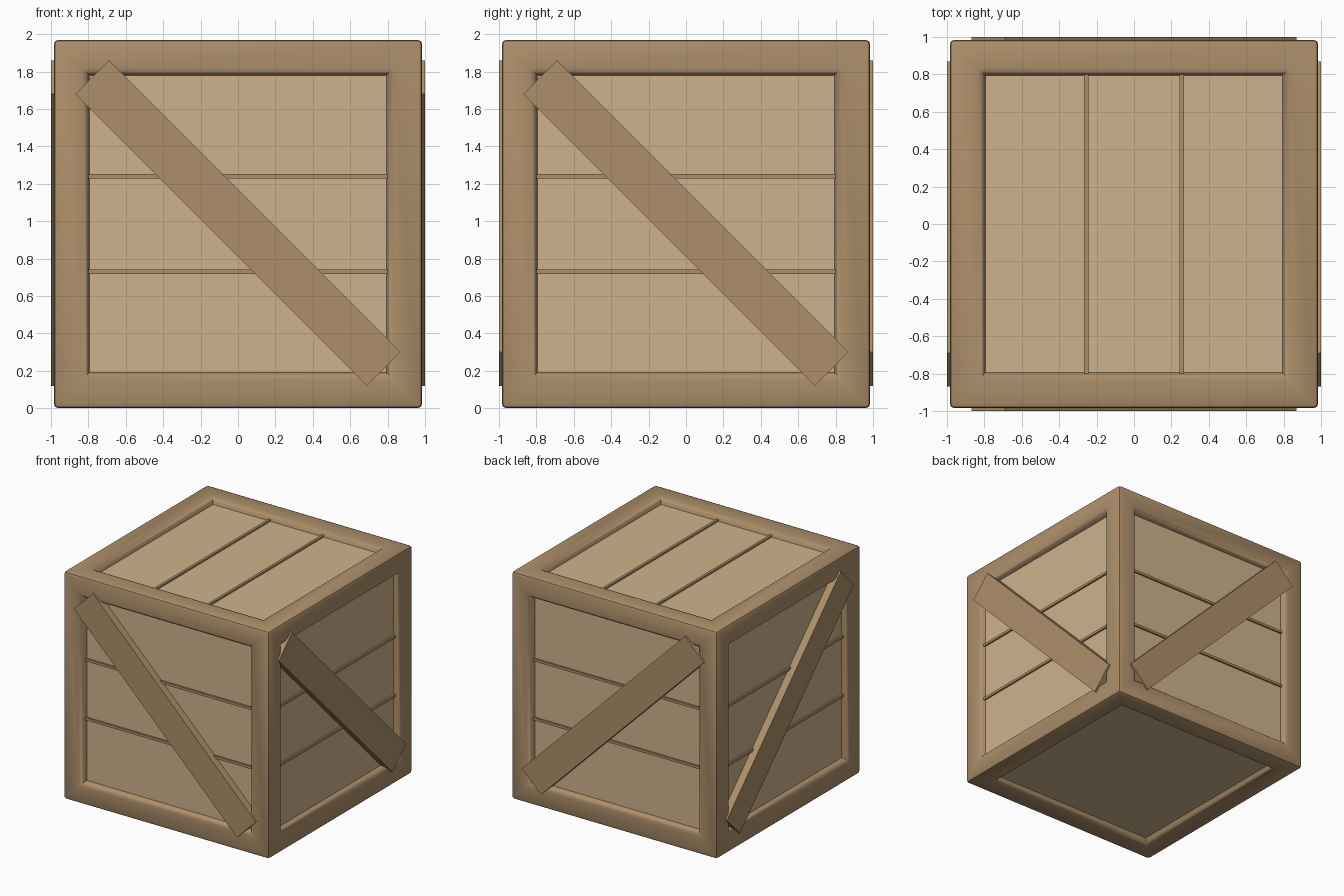
import bpy, bmesh, math
from mathutils import Matrix

if "Cube" in bpy.data.objects:
    bpy.data.objects.remove(bpy.data.objects["Cube"], do_unlink=True)

SIZE = 1.97
HALF = SIZE / 2
RIM = 0.81          # half width of each opening
DEPTH = 0.05        # how far the panels are sunk


def material(name, color):
    mat = bpy.data.materials.new(name)
    mat.use_nodes = True
    mat.diffuse_color = color
    mat.node_tree.nodes["Principled BSDF"].inputs["Base Color"].default_value = color
    return mat


brown = material("brown wood", (0.42, 0.275, 0.145, 1))
tan = material("tan wood", (0.62, 0.45, 0.265, 1))


def make_object(name, bm, mats):
    mesh = bpy.data.meshes.new(name)
    bm.to_mesh(mesh)
    bm.free()
    for mat in mats:
        mesh.materials.append(mat)
    obj = bpy.data.objects.new(name, mesh)
    bpy.context.collection.objects.link(obj)
    return obj


def box(name, size, matrix):
    bm = bmesh.new()
    bmesh.ops.create_cube(bm, size=1, matrix=matrix @ Matrix.Diagonal((*size, 1)))
    return make_object(name, bm, [brown])


# Crate body: a cube with a sunken panel in every face and rounded frame edges
bm = bmesh.new()
bmesh.ops.create_cube(bm, size=SIZE, matrix=Matrix.Translation((0, 0, HALF)))
sides = bm.faces[:]
bmesh.ops.inset_individual(bm, faces=sides, thickness=HALF - RIM, use_even_offset=True)
bmesh.ops.inset_individual(bm, faces=sides, thickness=0.017, depth=-DEPTH, use_even_offset=True)
for face in bm.faces:
    face.material_index = int(face.calc_area() > 2)
rounded = [e for e in bm.edges
           if any(abs(e.calc_length() - n) < 0.005 for n in (SIZE, 2 * RIM))]
bmesh.ops.bevel(bm, geom=rounded, offset=0.025, segments=2, profile=0.5,
                affect='EDGES', material=0)
body = make_object("crate_body", bm, [brown, tan])
bpy.context.view_layer.objects.active = body
body.select_set(True)
bpy.ops.object.shade_smooth_by_angle(angle=math.radians(35))
body.select_set(False)

# Diagonal braces and horizontal plank strips on the four upright sides
lift = Matrix.Translation((0, 0, HALF))
for pair, angle in (("front_back", 0), ("left_right", math.pi / 2)):
    turn = lift @ Matrix.Rotation(angle, 4, 'Z')
    for sign in (-1, 1):
        tag = f"{pair}_{'near' if sign < 0 else 'far'}"
        place = turn @ Matrix.Translation((0, sign * 0.96, 0.005))
        box(f"brace_{tag}", (2.206, 0.08, 0.255),
            place @ Matrix.Rotation(math.pi / 4, 4, 'Y'))
        for row, z in (("lower", -0.255), ("upper", 0.255)):
            box(f"strip_{tag}_{row}", (2 * RIM, 0.04, 0.022),
                turn @ Matrix.Translation((0, sign * 0.93, z)))

# Plank strips on the lid
for name, x in (("right", -0.255), ("left", 0.255)):
    box(f"lid_strip_{name}", (0.022, 2 * RIM, 0.04),
        lift @ Matrix.Translation((x, 0, 0.93)))
